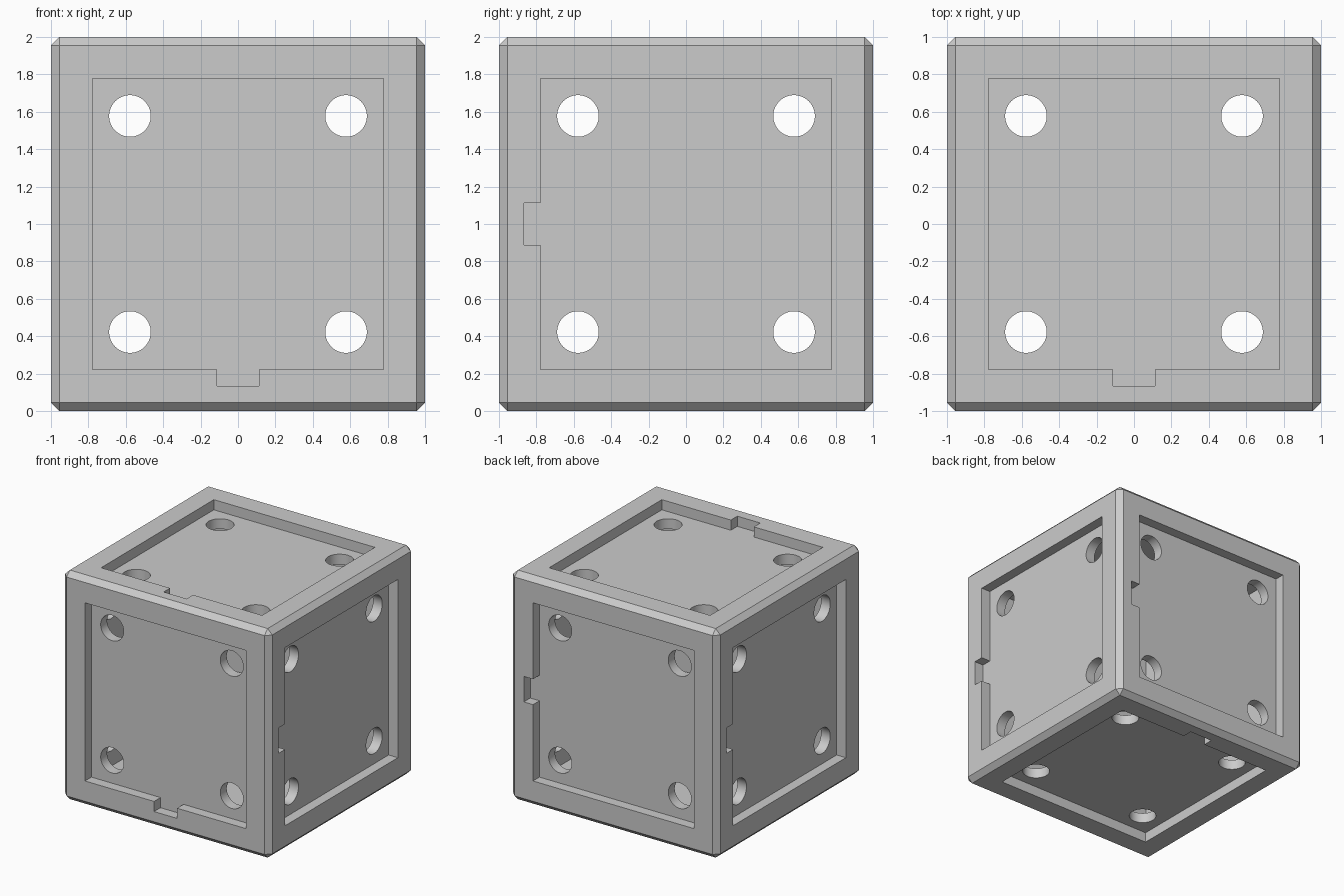
import bpy, bmesh
from mathutils import Matrix, Vector

cube = bpy.data.objects.get("Cube")
if cube:
    bpy.data.objects.remove(cube, do_unlink=True)

UNIT = 2 / 45                 # module that all dimensions share
CENTRE = Vector((0, 0, 1))
CHAMFER = UNIT
RECESS = 2 * UNIT             # depth of the panel recess
WALL = 2 * UNIT               # panel thickness behind the recess
PANEL = 17.5 * UNIT           # half width of the recess
NOTCH = 2.5 * UNIT            # half width of the key notch
HOLE_R = 2.5 * UNIT
HOLE_POS = 13 * UNIT

grey = bpy.data.materials.new("light grey")
grey.use_nodes = True
grey.diffuse_color = (0.6, 0.6, 0.6, 1)
grey.node_tree.nodes["Principled BSDF"].inputs["Base Color"].default_value = (0.6, 0.6, 0.6, 1)


def make_object(name, bm):
    bmesh.ops.recalc_face_normals(bm, faces=bm.faces)
    mesh = bpy.data.meshes.new(name)
    bm.to_mesh(mesh)
    bm.free()
    mesh.materials.append(grey)
    obj = bpy.data.objects.new(name, mesh)
    bpy.context.collection.objects.link(obj)
    return obj


def box(name, half):
    bm = bmesh.new()
    bmesh.ops.create_cube(bm, size=2 * half, matrix=Matrix.Translation(CENTRE))
    return bm if name is None else make_object(name, bm)


def cut(target, cutter):
    cutter.hide_render = True
    mod = target.modifiers.new("cut", "BOOLEAN")
    mod.operation = "DIFFERENCE"
    mod.solver = "EXACT"
    mod.object = cutter
    bpy.context.view_layer.objects.active = target
    bpy.ops.object.modifier_apply(modifier=mod.name)
    bpy.data.objects.remove(cutter, do_unlink=True)


def face_frame(normal, notch):
    """Frame with z out of the face and -y towards the notch."""
    n, v = Vector(normal), -Vector(notch)
    rot = Matrix((v.cross(n), v, n)).transposed().to_4x4()
    return Matrix.Translation(CENTRE) @ rot


def recess_cutter(frame):
    # square panel outline with a key notch in its lower edge
    p, k, low = PANEL, NOTCH, PANEL + 2 * UNIT
    outline = [(-p, p), (-p, -p), (-k, -p), (-k, -low), (k, -low), (k, -p), (p, -p), (p, p)]
    bm = bmesh.new()
    floor = bm.faces.new([bm.verts.new(frame @ Vector((x, y, 1 - RECESS))) for x, y in outline])
    top = bmesh.ops.extrude_face_region(bm, geom=[floor])["geom"]
    bmesh.ops.translate(bm, vec=frame.to_3x3() @ Vector((0, 0, 0.2)),
                        verts=[g for g in top if isinstance(g, bmesh.types.BMVert)])
    return make_object("recess_cutter", bm)


def hole_cutter(frame):
    # four short pins through the panel
    bm = bmesh.new()
    for x in (-HOLE_POS, HOLE_POS):
        for y in (-HOLE_POS, HOLE_POS):
            bmesh.ops.create_cone(bm, cap_ends=True, segments=64, radius1=HOLE_R, radius2=HOLE_R,
                                  depth=0.3, matrix=frame @ Matrix.Translation((x, y, 1 - RECESS)))
    return make_object("hole_cutter", bm)


# chamfered outer block
bm = box(None, 1)
bmesh.ops.bevel(bm, geom=bm.edges[:], offset=CHAMFER, segments=1, affect="EDGES")
shell = make_object("cube_shell", bm)

# hollow inside
cut(shell, box("cavity_cutter", 1 - RECESS - WALL))

# recess and holes on every side: outward direction, notch direction
sides = [
    ((0, -1, 0), (0, 0, -1)),
    ((1, 0, 0), (0, -1, 0)),
    ((0, 1, 0), (1, 0, 0)),
    ((-1, 0, 0), (0, 1, 0)),
    ((0, 0, 1), (0, -1, 0)),
    ((0, 0, -1), (0, 1, 0)),
]
for normal, notch in sides:
    frame = face_frame(normal, notch)
    cut(shell, recess_cutter(frame))
    cut(shell, hole_cutter(frame))

# smooth hole walls, crisp edges
bpy.ops.object.select_all(action="DESELECT")
shell.select_set(True)
bpy.context.view_layer.objects.active = shell
bpy.ops.object.shade_smooth_by_angle()
